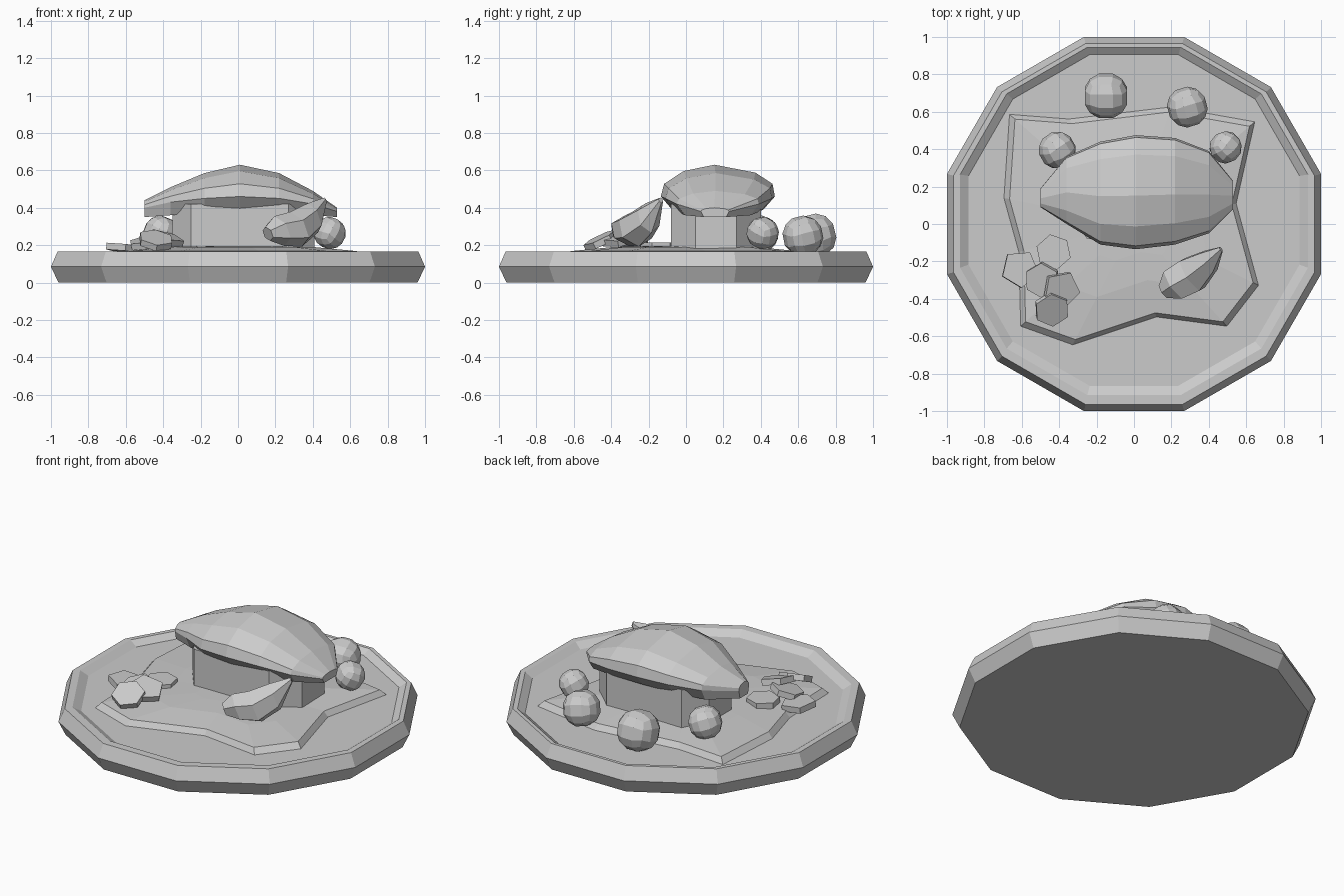
import bpy, bmesh, math
from mathutils import Vector, Euler

cube = bpy.data.objects.get("Cube")
if cube:
    bpy.data.objects.remove(cube)

grey = bpy.data.materials.new("plain_grey")
grey.use_nodes = True
grey.diffuse_color = (0.6, 0.6, 0.6, 1)
grey.node_tree.nodes["Principled BSDF"].inputs["Base Color"].default_value = (0.6, 0.6, 0.6, 1)


def finish(name, bm):
    bmesh.ops.recalc_face_normals(bm, faces=bm.faces)
    mesh = bpy.data.meshes.new(name)
    bm.to_mesh(mesh)
    bm.free()
    mesh.materials.append(grey)
    obj = bpy.data.objects.new(name, mesh)
    bpy.context.collection.objects.link(obj)
    return obj


def loft(name, rings):
    """Skin a list of equally long point rings and cap both ends."""
    bm = bmesh.new()
    loops = [[bm.verts.new(p) for p in ring] for ring in rings]
    n = len(loops[0])
    for a, b in zip(loops, loops[1:]):
        for i in range(n):
            j = (i + 1) % n
            bm.faces.new((a[i], a[j], b[j], b[i]))
    bm.faces.new(loops[0])
    bm.faces.new(loops[-1])
    return finish(name, bm)


def polygon(apothem, z, n=12, dy=0):
    r = apothem / math.cos(math.pi / n)
    return [(r * math.cos(math.tau * (i + 0.5) / n),
             r * math.sin(math.tau * (i + 0.5) / n) + dy, z) for i in range(n)]


# Twelve-sided plate with a shallow well
loft("plate", [polygon(0.96, 0), polygon(1, 0.085), polygon(0.965, 0.165),
               polygon(0.93, 0.165, dy=0.015), polygon(0.885, 0.135, dy=0.02)])

# Wavy leaf under the food, raised in the middle
outline = [(-0.67, 0.59), (-0.35, 0.565), (0.2, 0.63), (0.65, 0.55), (0.55, 0.11), (0.67, -0.33),
           (0.5, -0.55), (0.12, -0.5), (-0.33, -0.65), (-0.61, -0.55), (-0.62, -0.15), (-0.7, 0.14)]
loft("leaf", [[(x * s, y * s, z) for x, y in outline]
              for s, z in ((1, 0.13), (0.95, 0.168), (0.6, 0.19), (0.3, 0.195))])

# Chamfered block carrying the loaf
block = [(-0.25, -0.08), (0.27, -0.08), (0.41, 0.05), (0.41, 0.27),
         (0.27, 0.4), (-0.25, 0.4), (-0.35, 0.27), (-0.35, 0.05)]
loft("block", [[(x, y, z) for x, y in block] for z in (0.18, 0.42)])

# Domed loaf: x, front y, back y, underside z, edge z, top z
sections = [(-0.5, 0.09, 0.19, 0.35, 0.4, 0.44), (-0.36, 0, 0.36, 0.36, 0.43, 0.51),
            (-0.18, -0.11, 0.44, 0.38, 0.45, 0.585), (0.01, -0.135, 0.475, 0.39, 0.46, 0.63),
            (0.22, -0.11, 0.46, 0.385, 0.45, 0.585), (0.4, -0.05, 0.39, 0.36, 0.42, 0.49),
            (0.53, 0.08, 0.23, 0.35, 0.38, 0.4)]
rings = []
for x, front, back, low, edge, top in sections:
    profile = ((0.1, low), (0, edge), (0.03, edge + (top - edge) * 0.4),
               (0.2, edge + (top - edge) * 0.8), (0.47, top),
               (0.83, edge + (top - edge) * 0.75), (0.98, edge + (top - edge) * 0.4),
               (1, edge), (0.9, low))
    rings.append([(x, front + (back - front) * t, z) for t, z in profile])
loft("loaf", rings)

# Faceted round vegetables
balls = [(-0.15, 0.685, 0.25, 0.125), (0.285, 0.625, 0.25, 0.11),
         (-0.41, 0.395, 0.26, 0.1), (0.49, 0.41, 0.265, 0.087)]
for k, (x, y, z, r) in enumerate(balls):
    bm = bmesh.new()
    bmesh.ops.create_cube(bm, size=2)
    bmesh.ops.subdivide_edges(bm, edges=bm.edges[:], cuts=2, use_grid_fill=True)
    for v in bm.verts:
        v.co = v.co.normalized() * r
    ball = finish(f"round_vegetable_{k + 1}", bm)
    ball.location = (x, y, z)
    ball.rotation_euler = (0.25, 0.15 * k, 0.3 * k)

# Pear-shaped piece narrowing to a raised tip
side = Vector((-0.57, 0.82, 0))
up = Vector((-0.3, -0.2, 0.93))
stations = [((0.16, -0.36, 0.26), 0.045, 0.04), ((0.22, -0.32, 0.275), 0.1, 0.085),
            ((0.31, -0.27, 0.285), 0.11, 0.1), ((0.4, -0.2, 0.345), 0.07, 0.085),
            ((0.465, -0.135, 0.44), 0.015, 0.015)]
loft("pear_piece", [[Vector(c) + side * math.cos(i * math.tau / 6 + 0.5) * w
                     + up * math.sin(i * math.tau / 6 + 0.5) * h for i in range(6)]
                    for c, w, h in stations])

# Overlapping thin slices: position, tilt, number of sides
slices = [((-0.61, -0.24, 0.185), (0, 0.1, 0.4), 5), ((-0.43, -0.15, 0.195), (0, 0, 0.2), 6),
          ((-0.49, -0.3, 0.215), (0.2, -0.2, 0), 6), ((-0.39, -0.35, 0.235), (0.3, 0.15, 0.5), 5),
          ((-0.44, -0.455, 0.225), (0.45, 0.1, 0.1), 6)]
for k, (place, tilt, n) in enumerate(slices):
    piece = loft(f"slice_{k + 1}", [polygon(0.083, z, n) for z in (-0.018, 0.018)])
    piece.location = place
    piece.rotation_euler = Euler(tilt)
